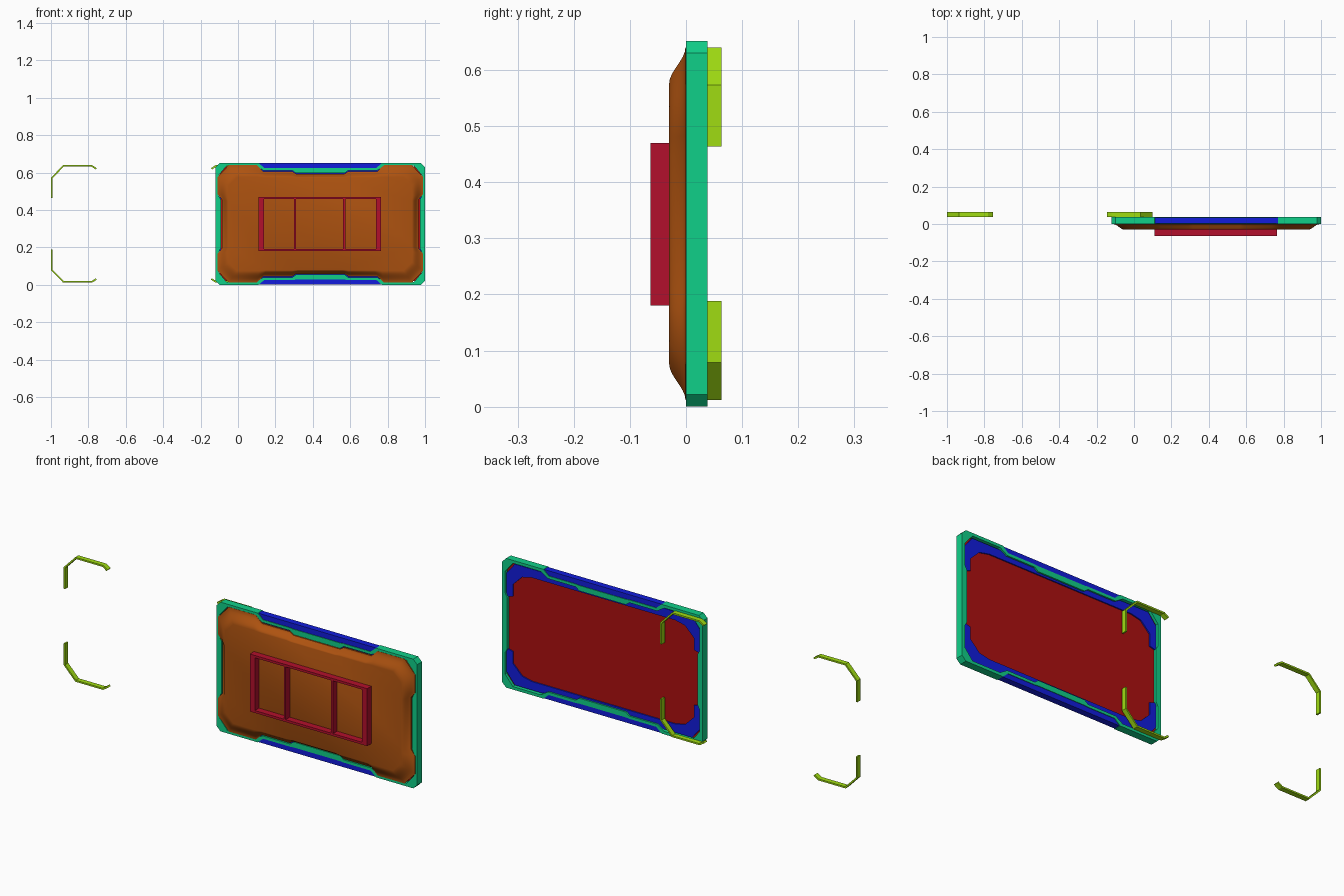
import bpy, bmesh

if "Cube" in bpy.data.objects:
    bpy.data.objects.remove(bpy.data.objects["Cube"])

CX, CZ = 0.44, 0.326          # centre of the panel in x and z


def material(name, rgb):
    m = bpy.data.materials.new(name)
    m.diffuse_color = (*rgb, 1)
    m.use_nodes = True
    m.node_tree.nodes["Principled BSDF"].inputs["Base Color"].default_value = m.diffuse_color
    return m


GREEN = material("green", (0.005, 0.63, 0.25))
BLUE = material("blue", (0.006, 0.012, 0.72))
ORANGE = material("orange", (0.42, 0.085, 0.005))
CRIMSON = material("crimson", (0.45, 0.005, 0.025))
RED = material("red", (0.42, 0.005, 0.005))
LIME = material("lime", (0.35, 0.72, 0.006))


def finish(bm, name, mat, smooth=False):
    bmesh.ops.recalc_face_normals(bm, faces=bm.faces)
    me = bpy.data.meshes.new(name)
    bm.to_mesh(me)
    bm.free()
    me.materials.append(mat)
    ob = bpy.data.objects.new(name, me)
    bpy.context.collection.objects.link(ob)
    if smooth:
        bpy.ops.object.select_all(action='DESELECT')
        ob.select_set(True)
        bpy.context.view_layer.objects.active = ob
        bpy.ops.object.shade_smooth_by_angle(angle=0.7)
    return ob


def full(quarter):
    """Mirror a quarter outline (side to top) into a closed loop about the panel centre."""
    half = quarter + [(-u, v) for u, v in reversed(quarter)]
    loop = half + [(-u, -v) for u, v in half]
    return [(CX + u, CZ + v) for u, v in loop]


def rings(name, loops, mat, closed=False, smooth=False):
    """Skin a list of (outline, y) rings; closed joins last to first, otherwise ends are capped."""
    bm = bmesh.new()
    rows = [[bm.verts.new((x, y, z)) for x, z in pts] for pts, y in loops]
    n = len(rows[0])
    pairs = list(zip(rows, rows[1:]))
    if closed:
        pairs.append((rows[-1], rows[0]))
    else:
        bm.faces.new(rows[0])
        bm.faces.new(rows[-1])
    for a, b in pairs:
        for i in range(n):
            j = (i + 1) % n
            bm.faces.new((a[i], a[j], b[j], b[i]))
    return finish(bm, name, mat, smooth)


def prism(name, pts, y0, y1, mat):
    return rings(name, [(pts, y0), (pts, y1)], mat)


# Green outer frame with top and bottom notches
outer = full([(.56, .13), (.56, .15), (.56, .304), (.538, .326), (.33, .326),
              (.30, .30), (.15, .30), (.13, .298)])
inner = full([(.532, .13), (.543, .15), (.543, .26), (.50, .311), (.345, .311),
              (.305, .286), (.15, .286), (.13, .271)])
rings("outer_frame", [(outer, 0), (outer, .038), (inner, .038), (inner, 0)], GREEN, closed=True)

# Blue edge inserts and stepped rear trim, top and bottom
trim = [(.54, .13), (.54, .25), (.495, .305), (.34, .305), (.30, .292), (.15, .292),
        (-.15, .292), (-.30, .292), (-.34, .305), (-.495, .305), (-.54, .25), (-.54, .13)]
trim_in = [(.505, .14), (.505, .20), (.455, .25), (.40, .262)]
trim += [(-u, v) for u, v in trim_in] + trim_in[::-1]
insert = [(.33, .325), (-.33, .325), (-.30, .296), (.30, .296)]
for side, s in (("top", 1), ("bottom", -1)):
    prism(side + "_edge_insert", [(CX + u, CZ + s * v) for u, v in insert], .003, .035, BLUE)
    prism(side + "_rear_trim", [(CX + u, CZ + s * v) for u, v in trim], .012, .030, BLUE)

# Red rear sheet
prism("rear_sheet", full([(.54, .27), (.505, .306)]), .018, .024, RED)

# Orange front shell, an S-shaped rise from the notched rim to a flat plateau
rim = full([(.526, .13), (.55, .16), (.55, .25), (.49, .314), (.34, .314),
            (.305, .281), (.15, .281), (.13, .268)])
top = full([(.49, .12), (.492, .15), (.49, .205), (.445, .25), (.33, .25),
            (.29, .248), (.15, .248), (.12, .246)])
layers = [(rim, .006)]
STEPS = 8
for k in range(STEPS + 1):
    t = k / STEPS
    ring = [(a + (c - a) * t, b + (d - b) * t) for (a, b), (c, d) in zip(rim, top)]
    layers.append((ring, -.001 - .029 * t * t * (3 - 2 * t)))
rings("front_shell", layers, ORANGE, smooth=True)

# Crimson front rack: outer border plus two dividers
bm = bmesh.new()
for x0, x1, z0, z1 in ((.11, .138, .18, .47), (.737, .765, .18, .47),
                       (.138, .737, .18, .192), (.138, .737, .458, .47),
                       (.30, .31, .192, .458), (.562, .574, .192, .458)):
    vs = bmesh.ops.create_cube(bm, size=1)['verts']
    bmesh.ops.scale(bm, verts=vs, vec=(x1 - x0, .036, z1 - z0))
    bmesh.ops.translate(bm, verts=vs, vec=((x0 + x1) / 2, -.045, (z0 + z1) / 2))
finish(bm, "front_rack", CRIMSON)

# Lime bent-strip brackets, mirrored up/down and left/right
strip = [(-.755, .624), (-.78, .64), (-.935, .64), (-1, .573), (-1, .464),
         (-.992, .464), (-.992, .570), (-.932, .632), (-.783, .632), (-.761, .617)]
for lr in ("left", "right"):
    for ud in ("upper", "lower"):
        pts = [(x if lr == "left" else -.9 - x, z if ud == "upper" else 2 * CZ - z)
               for x, z in strip]
        prism(f"{ud}_{lr}_bracket", pts, .038, .063, LIME)
